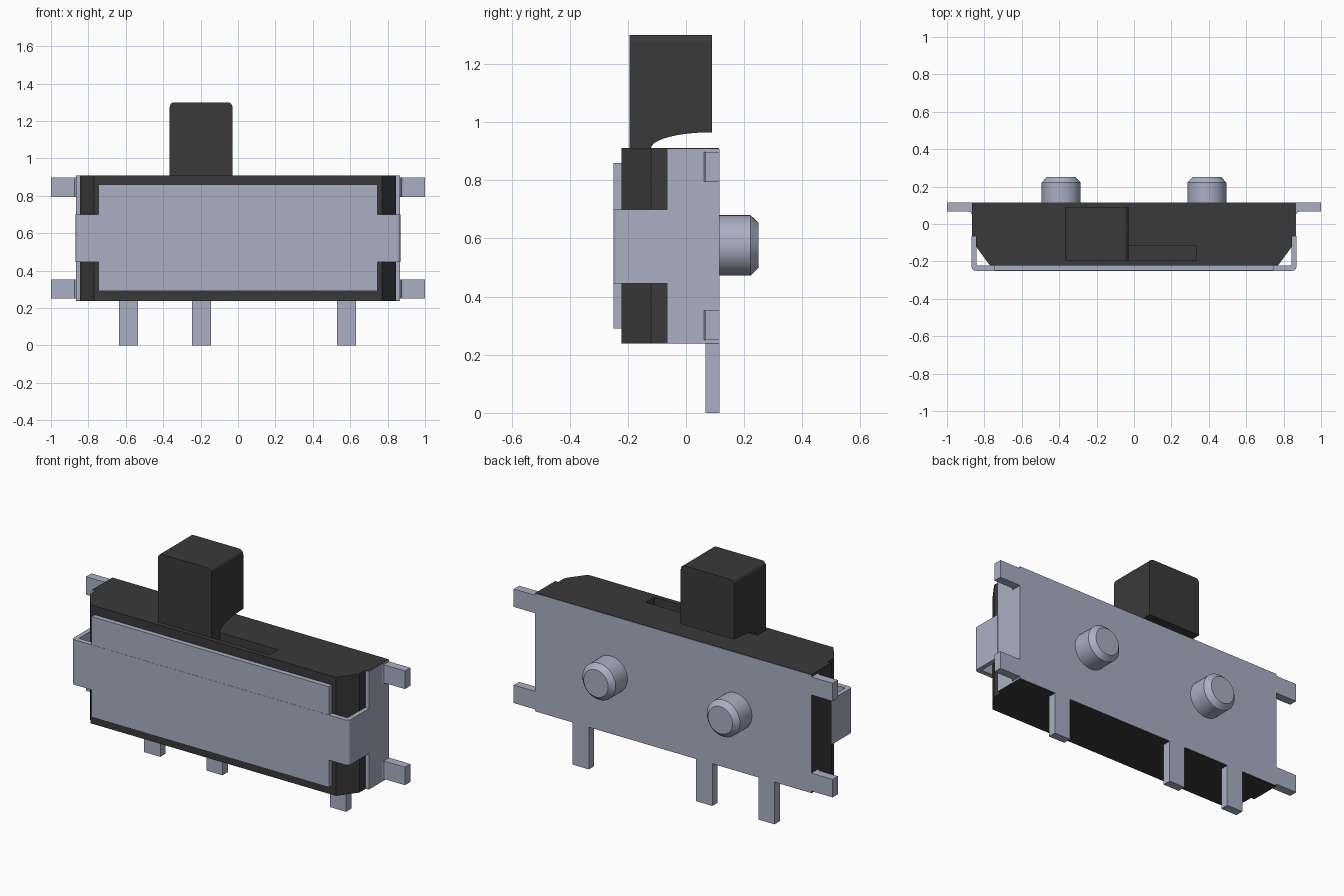
import bpy, bmesh, math
from mathutils import Vector

cube = bpy.data.objects.get("Cube")
if cube:
    bpy.data.objects.remove(cube, do_unlink=True)


def make_material(name, rgb):
    m = bpy.data.materials.new(name)
    m.use_nodes = True
    m.diffuse_color = (*rgb, 1)
    m.node_tree.nodes["Principled BSDF"].inputs["Base Color"].default_value = (*rgb, 1)
    return m


METAL = make_material("blue grey metal", (0.40, 0.43, 0.55))
PLASTIC = make_material("dark plastic", (0.042, 0.042, 0.042))


def add_object(name, bm, mat):
    bmesh.ops.recalc_face_normals(bm, faces=bm.faces)
    me = bpy.data.meshes.new(name)
    bm.to_mesh(me)
    bm.free()
    me.materials.append(mat)
    ob = bpy.data.objects.new(name, me)
    bpy.context.collection.objects.link(ob)
    return ob


def prism(name, points, depth, mat, rounding=None):
    """Extrude a 3D outline by a vector; rounding = (edge test, radius)."""
    bm = bmesh.new()
    face = bm.faces.new([bm.verts.new(p) for p in points])
    geom = bmesh.ops.extrude_face_region(bm, geom=[face])["geom"]
    bmesh.ops.translate(bm, vec=Vector(depth),
                        verts=[v for v in geom if isinstance(v, bmesh.types.BMVert)])
    if rounding:
        test, radius = rounding
        bmesh.ops.bevel(bm, geom=[e for e in bm.edges if test(e)], offset=radius,
                        segments=5, profile=0.5, affect='EDGES')
    return add_object(name, bm, mat)


def plan_prism(name, outline, z0, z1, mat, rounding=None):
    return prism(name, [(x, y, z0) for x, y in outline], (0, 0, z1 - z0), mat, rounding)


def box(name, x0, x1, y0, y1, z0, z1, mat):
    return plan_prism(name, [(x0, y0), (x1, y0), (x1, y1), (x0, y1)], z0, z1, mat)


def edge_is(e, axis, side_test):
    a, b = (v.co for v in e.verts)
    d = b - a
    return abs(d[axis]) > 0.99 * d.length and side_test((a + b) / 2)


BOTTOM, TOP, BACK = 0.24, 0.91, 0.115
ARM_LOW, ARM_HIGH = 0.445, 0.70

# Housing with chamfered front corners and stepped ends
right_half = [(0.77, -0.222), (0.845, -0.12), (0.845, -0.063), (0.864, -0.063), (0.864, 0.113)]
left_half = [(-x, y) for x, y in reversed(right_half)]
left_half[0], left_half[1] = (-0.867, 0.113), (-0.867, -0.063)
housing = plan_prism("housing", right_half + left_half, BOTTOM - 0.002, TOP, PLASTIC)

# Slot in the top of the housing
cutter = box("slot_cutter", -0.365, 0.335, -0.195, -0.117, 0.80, 1.0, PLASTIC)
cutter.hide_render = True
cutter.hide_set(True)
cut = housing.modifiers.new("slot", 'BOOLEAN')
cut.object = cutter
cut.solver = 'EXACT'

# Slider knob with a scooped underside
scoop = [(0.09 - 0.21 * math.sin(t), 0.91 + 0.055 * math.cos(t))
         for t in [i * math.pi / 20 for i in range(11)]]
profile = [(-0.195, 1.30), (0.09, 1.30)] + scoop + [(-0.12, 0.80), (-0.195, 0.80)]
prism("slider_knob", [(-0.365, y, z) for y, z in profile], (0.335, 0, 0), PLASTIC,
      (lambda e: edge_is(e, 1, lambda c: c.z > 1.29), 0.025))

# Metal cover: back plate, front plate and the strap folded round both ends
box("back_plate", -0.866, 0.866, 0.09, BACK, BOTTOM, TOP - 0.002, METAL)
box("front_plate", -0.745, 0.745, -0.249, -0.219, 0.29, 0.86, METAL)
outer = [(-0.868, -0.064), (-0.868, -0.25), (0.868, -0.25), (0.868, -0.064)]
inner = [(0.842, -0.064), (0.842, -0.222), (-0.842, -0.222), (-0.842, -0.064)]
plan_prism("cover_strap", outer + inner, ARM_LOW, ARM_HIGH, METAL,
           (lambda e: edge_is(e, 2, lambda c: c.y < -0.24), 0.02))

# End panels, their front edges and the mounting tabs
box("left_end_panel", 0.84, 0.867, -0.066, BACK, BOTTOM, TOP - 0.002, METAL)
box("right_end_panel", -0.8665, -0.84, -0.066, BACK, BOTTOM, TOP - 0.002, METAL)
for side, s in (("left", 1), ("right", -1)):
    for level, z in (("lower", 0.25), ("upper", 0.795)):
        tab = [(0.85, BACK), (1.0, BACK), (1.0, 0.067), (0.885, 0.067),
               (0.873, 0.062), (0.866, 0.05), (0.85, 0.05)]
        plan_prism(f"{side}_{level}_tab", [(s * x, y) for x, y in tab], z, z + 0.102, METAL)

# Contact legs
for i, x in enumerate((-0.585, -0.195, 0.58)):
    box(f"contact_leg_{i + 1}", x - 0.051, x + 0.051, 0.067, BACK, 0, 0.26, METAL)

# Locating pegs with chamfered tips
for side, x in (("left", 0.39), ("right", -0.39)):
    bm = bmesh.new()
    rings = []
    for y, r in ((0.10, 0.104), (0.222, 0.104), (0.25, 0.077)):
        rings.append([bm.verts.new((x + r * math.cos(a), y, 0.576 + r * math.sin(a)))
                      for a in [k * math.tau / 40 for k in range(40)]])
    for lo, hi in zip(rings, rings[1:]):
        for k in range(40):
            n = (k + 1) % 40
            bm.faces.new((lo[k], lo[n], hi[n], hi[k]))
    bm.faces.new(rings[0])
    bm.faces.new(rings[-1])
    peg = add_object(f"{side}_locating_peg", bm, METAL)
    bpy.ops.object.select_all(action='DESELECT')
    peg.select_set(True)
    bpy.context.view_layer.objects.active = peg
    bpy.ops.object.shade_smooth_by_angle(angle=math.radians(30))
